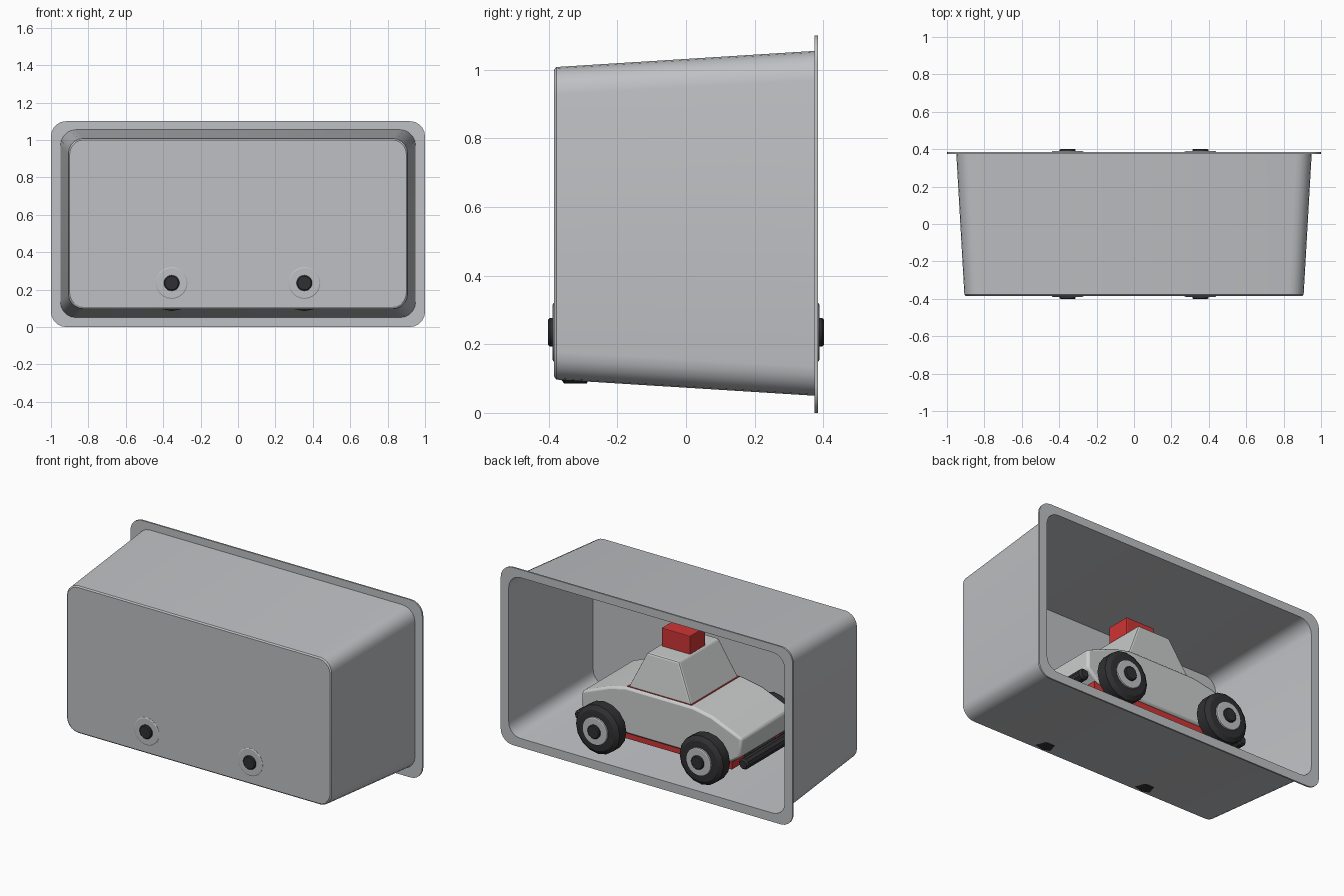
import bpy, bmesh, math

if "Cube" in bpy.data.objects:
    bpy.data.objects.remove(bpy.data.objects["Cube"])


def material(name, color):
    m = bpy.data.materials.new(name)
    m.diffuse_color = (*color, 1)
    m.use_nodes = True
    m.node_tree.nodes["Principled BSDF"].inputs["Base Color"].default_value = m.diffuse_color
    return m


SHELL = material("shell grey", (0.52, 0.53, 0.55))
PAINT = material("car light grey", (0.60, 0.61, 0.61))
RUBBER = material("rubber black", (0.03, 0.03, 0.033))
RED = material("signal red", (0.62, 0.035, 0.035))


def finish(name, bm, mat, bevel=0, segments=2, smooth=None):
    """Turn a bmesh into a named, coloured object."""
    bmesh.ops.recalc_face_normals(bm, faces=bm.faces)
    me = bpy.data.meshes.new(name)
    bm.to_mesh(me)
    bm.free()
    ob = bpy.data.objects.new(name, me)
    bpy.context.collection.objects.link(ob)
    me.materials.append(mat)
    if bevel:
        mod = ob.modifiers.new("bevel", "BEVEL")
        mod.width, mod.segments = bevel, segments
    if smooth:
        bpy.ops.object.select_all(action="DESELECT")
        ob.select_set(True)
        bpy.context.view_layer.objects.active = ob
        bpy.ops.object.shade_smooth_by_angle(angle=math.radians(smooth))
    return ob


def loft(bm, rings, caps=True):
    """Join equal-length point rings with quads."""
    vs = [[bm.verts.new(p) for p in r] for r in rings]
    n = len(vs[0])
    for a, b in zip(vs, vs[1:]):
        for i in range(n):
            bm.faces.new((a[i], a[(i + 1) % n], b[(i + 1) % n], b[i]))
    if caps:
        bm.faces.new(vs[0])
        bm.faces.new(vs[-1])


def rounded_rect(y, hx, z0, z1, r, steps=5):
    pts = []
    corners = ((hx - r, z1 - r), (r - hx, z1 - r), (r - hx, z0 + r), (hx - r, z0 + r))
    for k, (cx, cz) in enumerate(corners):
        for i in range(steps + 1):
            a = math.pi / 2 * (k + i / steps)
            pts.append((cx + r * math.cos(a), y, cz + r * math.sin(a)))
    return pts


def lathe_y(name, profile, x, z, mat, sides):
    """Spin (y, radius) pairs around an axis along y."""
    bm = bmesh.new()
    loft(bm, [[(x + r * math.cos(math.tau * i / sides), y,
                z + r * math.sin(math.tau * i / sides)) for i in range(sides)]
              for y, r in profile])
    return finish(name, bm, mat, smooth=25)


def box(name, x0, x1, hy, z0, z1, mat, bevel=0):
    bm = bmesh.new()
    loft(bm, [[(x0, -hy, z), (x1, -hy, z), (x1, hy, z), (x0, hy, z)] for z in (z0, z1)])
    return finish(name, bm, mat, bevel)


# Tapered display tray, open at the back, with a flat flange
bm = bmesh.new()
loft(bm, [
    rounded_rect(-0.385, 0.90, 0.107, 1.0, 0.075),
    rounded_rect(-0.378, 0.907, 0.097, 1.008, 0.08),
    rounded_rect(0.375, 0.95, 0.05, 1.055, 0.085),
    rounded_rect(0.375, 1.0, 0.0, 1.1, 0.08),
    rounded_rect(0.385, 1.0, 0.0, 1.1, 0.08),
    rounded_rect(0.385, 0.945, 0.055, 1.05, 0.08),
    rounded_rect(-0.379, 0.901, 0.103, 1.002, 0.075),
])
finish("display_tray", bm, SHELL, smooth=22)

# Car body from a side profile
profile = [(0.46, 0.20), (0.54, 0.27), (0.54, 0.385), (0.35, 0.462), (0.24, 0.487),
           (-0.22, 0.487), (-0.35, 0.462), (-0.557, 0.378), (-0.545, 0.26), (-0.46, 0.20)]
bm = bmesh.new()
loft(bm, [[(x, y, z) for x, z in profile] for y in (-0.25, 0.25)])
finish("car_body", bm, PAINT, bevel=0.014, smooth=25)

# Tapered cabin
bm = bmesh.new()
loft(bm, [[(x0, -hy, z), (x1, -hy, z), (x1, hy, z), (x0, hy, z)]
          for x0, x1, hy, z in ((-0.20, 0.235, 0.232, 0.48), (-0.088, 0.13, 0.195, 0.71))])
finish("cabin", bm, PAINT, bevel=0.01)
box("cabin_seam", -0.203, 0.238, 0.235, 0.484, 0.490, RED)

# Roof light, chassis and underside
box("roof_light", -0.08, 0.115, 0.075, 0.70, 0.822, RED, bevel=0.004)
box("chassis", -0.48, 0.48, 0.236, 0.165, 0.21, RED)
box("underside", -0.46, 0.46, 0.20, 0.15, 0.17, RUBBER)

# Bumpers at both ends
for side, x in (("front", -0.565), ("rear", 0.56)):
    lathe_y(side + "_bumper", [(-0.25, 0.024), (-0.238, 0.034), (0.238, 0.034), (0.25, 0.024)],
            x, 0.223, RUBBER, 10)
    box(side + "_bumper_mount", min(x, x * 0.8), max(x, x * 0.8), 0.12, 0.205, 0.24, RUBBER)

# Axles and wheels
for end, x in (("front", -0.355), ("rear", 0.355)):
    lathe_y(end + "_axle", [(-0.36, 0.03), (0.36, 0.03)], x, 0.235, RUBBER, 12)
    for side, s in (("left", -1), ("right", 1)):
        name = end + "_" + side
        lathe_y(name + "_tire", [(s * y, r) for y, r in
                ((0.275, 0.125), (0.29, 0.15), (0.355, 0.15), (0.373, 0.125), (0.376, 0.08))],
                x, 0.235, RUBBER, 16)
        lathe_y(name + "_rim", [(s * 0.36, 0.085), (s * 0.386, 0.085), (s * 0.389, 0.08)],
                x, 0.235, SHELL, 24)
        lathe_y(name + "_hub", [(s * 0.37, 0.042), (s * 0.397, 0.042), (s * 0.402, 0.036)],
                x, 0.235, RUBBER, 20)
